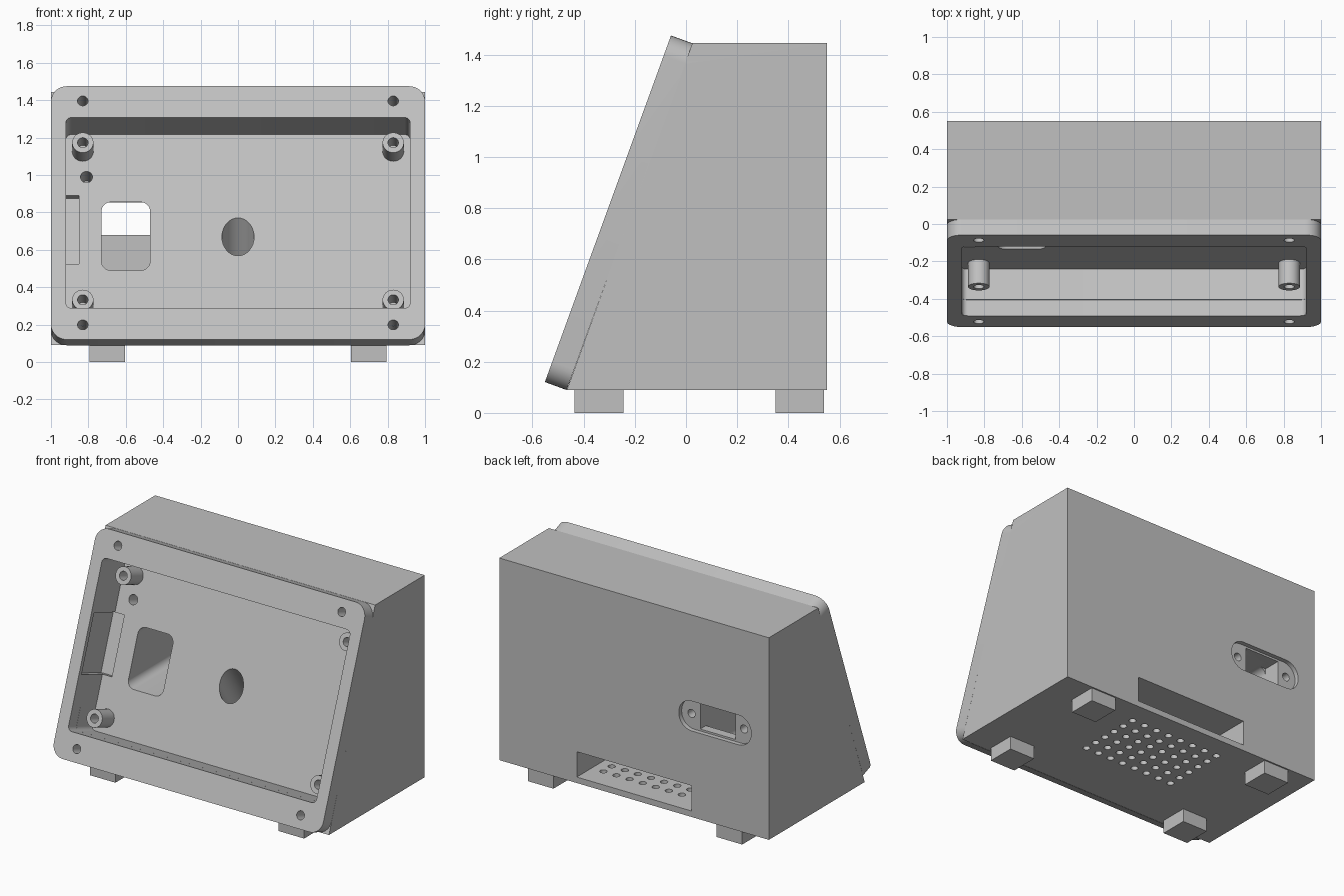
import bpy, bmesh, math
from mathutils import Matrix, Vector

cube = bpy.data.objects.get("Cube")
if cube:
    bpy.data.objects.remove(cube, do_unlink=True)

grey = bpy.data.materials.new("light grey plastic")
grey.use_nodes = True
grey.diffuse_color = (0.53, 0.53, 0.53, 1)
grey.node_tree.nodes["Principled BSDF"].inputs["Base Color"].default_value = (0.53, 0.53, 0.53, 1)

# Working frames: tilted panel (local z points out), upright back wall, floor, side profile
PANEL = Matrix.Translation((0, -0.305, 0.7975)) @ Matrix.Rotation(math.radians(70), 4, 'X')
UPRIGHT = Matrix.Rotation(math.radians(90), 4, 'X')
FLOOR = Matrix.Identity(4)
SIDE = Matrix(((0, 0, 1, 0), (1, 0, 0, 0), (0, 1, 0, 0), (0, 0, 0, 1)))


def circle(r, cx=0, cy=0, n=32):
    return [(cx + r * math.cos(math.tau * i / n), cy + r * math.sin(math.tau * i / n)) for i in range(n)]


def rect(x0, x1, y0, y1, r=0, n=8):
    if r == 0:
        return [(x0, y0), (x1, y0), (x1, y1), (x0, y1)]
    pts = []
    corners = [(x1 - r, y1 - r), (x0 + r, y1 - r), (x0 + r, y0 + r), (x1 - r, y0 + r)]
    for q, (cx, cy) in enumerate(corners):
        for i in range(n + 1):
            a = math.pi / 2 * (q + i / n)
            pts.append((cx + r * math.cos(a), cy + r * math.sin(a)))
    return pts


def solid(name, outlines, frame, z0, z1):
    """Extrude one or more outlines between two heights of a frame."""
    bm = bmesh.new()
    for pts in outlines:
        face = bm.faces.new([bm.verts.new((x, y, z0)) for x, y in pts])
        top = bmesh.ops.extrude_face_region(bm, geom=[face])["geom"]
        verts = [v for v in top if isinstance(v, bmesh.types.BMVert)]
        bmesh.ops.translate(bm, verts=verts, vec=(0, 0, z1 - z0))
    bm.transform(frame)
    bmesh.ops.recalc_face_normals(bm, faces=bm.faces[:])
    mesh = bpy.data.meshes.new(name)
    bm.to_mesh(mesh)
    bm.free()
    mesh.materials.append(grey)
    obj = bpy.data.objects.new(name, mesh)
    bpy.context.scene.collection.objects.link(obj)
    return obj


def combine(target, tool, operation='DIFFERENCE'):
    mod = target.modifiers.new("bool", 'BOOLEAN')
    mod.operation, mod.solver, mod.object = operation, 'EXACT', tool
    bpy.context.view_layer.update()
    bpy.ops.object.select_all(action='DESELECT')
    bpy.context.view_layer.objects.active = target
    target.select_set(True)
    bpy.ops.object.modifier_apply(modifier=mod.name)
    bpy.data.objects.remove(tool, do_unlink=True)


def cut(target, outlines, frame, z0, z1):
    combine(target, solid("cutter", outlines, frame, z0, z1))


def four(x, y, r):
    return [circle(r, sx * x, sy * y) for sx in (-1, 1) for sy in (-1, 1)]


# Wedge-shaped case with a rounded front lip
LIP, DEPTH = 0.09, 0.265
profile = [(0.025, 1.445), (0.55, 1.445), (0.55, 0.09), (-0.465, 0.09)]
case = solid("case", [profile], SIDE, -1, 1)
lip = solid("lip", [rect(-1, 1, -0.7205, 0.7205, 0.085)], PANEL, -LIP - 0.0005, 0)
combine(case, lip, 'UNION')

# Display recess, card slot, lip screw holes and sensor hole
cut(case, [rect(-0.92, 0.92, -0.5425, 0.5425, 0.03)], PANEL, -DEPTH, 0.1)
cut(case, [rect(-0.96, -0.85, -0.194, 0.194)], PANEL, -DEPTH - 0.045, -0.03)
cut(case, four(0.83, 0.637, 0.028), PANEL, -0.2, 0.1)
cut(case, [circle(0.032, -0.81, 0.3)], PANEL, -DEPTH - 0.15, -DEPTH + 0.05)

# Power socket: deep pocket from the panel, opening and flange recess in the back
cut(case, [rect(-0.73, -0.47, 0.49, 0.855, 0.05)], UPRIGHT, -0.46, 0.2)
cut(case, [rect(-0.73, -0.47, 0.68, 0.854)], UPRIGHT, -0.7, -0.4)
cut(case, [rect(-0.868, -0.332, 0.667, 0.867, 0.095)], UPRIGHT, -0.7, -0.52)
cut(case, [circle(0.027, x, 0.767) for x in (-0.795, -0.405)], UPRIGHT, -0.7, -0.44)

# Ventilation chamber open at the back, with a grid of holes in the floor
cut(case, [rect(-0.425, 0.425, 0.13, 0.3)], UPRIGHT, -0.7, 0.1)
vents = [circle(0.023, -0.34 + 0.68 * i / 7, -0.054 + 0.444 * j / 5, 16)
         for i in range(8) for j in range(6)]
cut(case, vents, FLOOR, 0.05, 0.2)

# Slanted cable tunnel from the panel down to the chamber
tunnel = Matrix.Translation((0, -0.07, 0.67)) @ Matrix.Rotation(math.radians(33), 4, 'X')
cut(case, [circle(0.086)], tunnel, -0.5, 0.15)

# Hollow standoffs for the display board
posts = solid("display_standoffs", four(0.83, 0.447, 0.057), PANEL, -DEPTH - 0.01, -0.13)
cut(posts, four(0.83, 0.447, 0.028), PANEL, -0.25, -0.05)

# Square feet
for side, x in (("right", -0.7), ("left", 0.7)):
    for end, y in (("front", -0.34), ("back", 0.445)):
        solid(f"{end}_{side}_foot", [rect(x - 0.095, x + 0.095, y - 0.095, y + 0.095)], FLOOR, 0, 0.09)

# Smooth the round walls and keep the edges sharp
bpy.ops.object.select_all(action='DESELECT')
for obj in (case, posts):
    obj.select_set(True)
bpy.context.view_layer.objects.active = case
bpy.ops.object.shade_smooth_by_angle(angle=math.radians(30))
